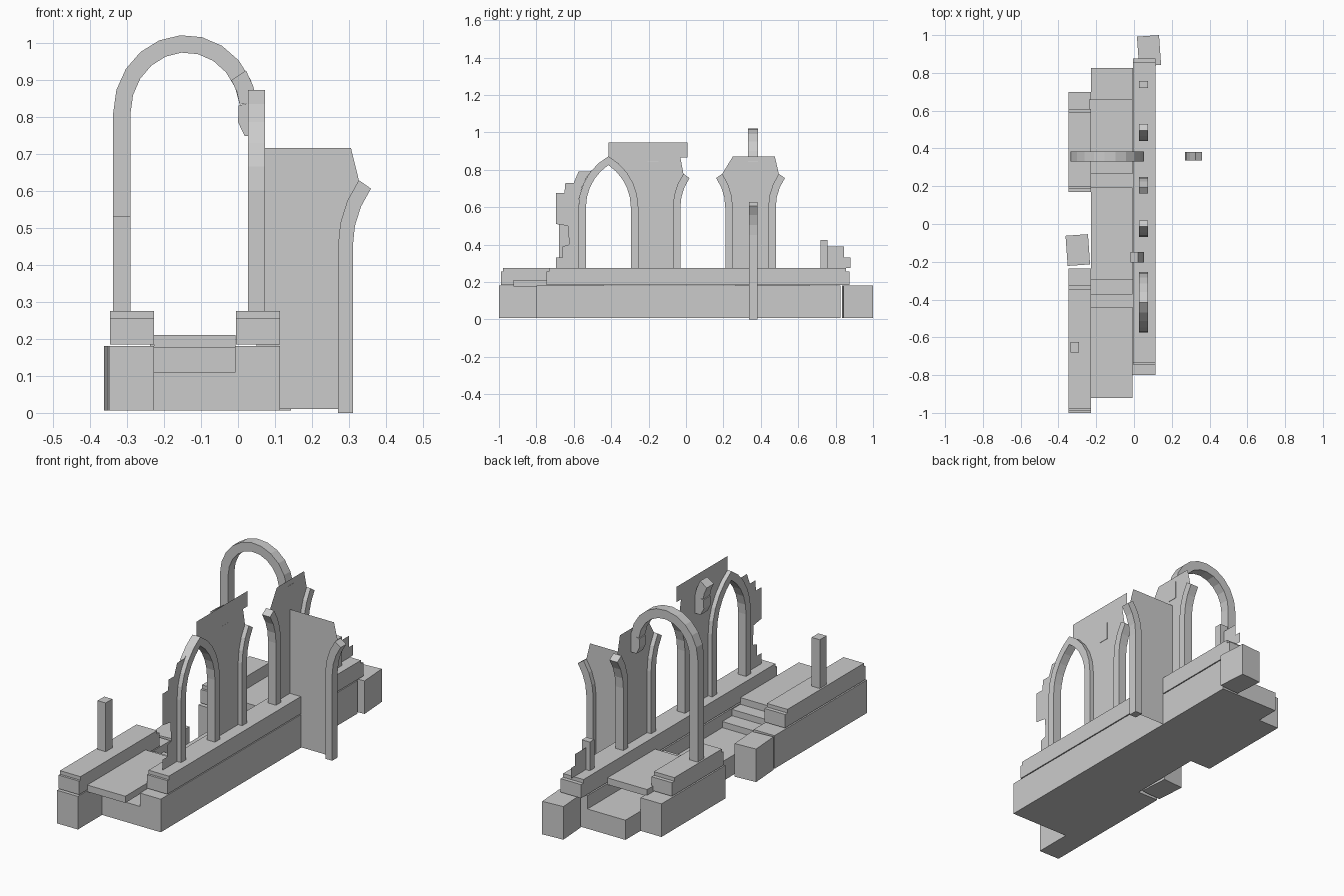
import bpy, bmesh, math
from mathutils import Matrix, Vector

if "Cube" in bpy.data.objects:
    bpy.data.objects.remove(bpy.data.objects["Cube"])


def link(name, bm):
    bmesh.ops.recalc_face_normals(bm, faces=bm.faces)
    me = bpy.data.meshes.new(name)
    bm.to_mesh(me)
    bm.free()
    ob = bpy.data.objects.new(name, me)
    bpy.context.collection.objects.link(ob)
    return ob


def box(name, x0, x1, y0, y1, z0, z1, turn=0):
    bm = bmesh.new()
    bmesh.ops.create_cube(bm, size=1)
    size = Matrix.Diagonal((x1 - x0, y1 - y0, z1 - z0, 1))
    bm.transform(Matrix.Rotation(math.radians(turn), 4, 'Z') @ size)
    ob = link(name, bm)
    ob.location = ((x0 + x1) / 2, (y0 + y1) / 2, (z0 + z1) / 2)
    return ob


def prism(name, pts, axis, lo, hi=None):
    """2D outline swept along x or y; a flat sheet when hi is omitted."""
    bm = bmesh.new()
    co = [(lo, u, v) if axis == 'x' else (u, lo, v) for u, v in pts]
    face = bm.faces.new([bm.verts.new(c) for c in co])
    if hi is not None:
        new = bmesh.ops.extrude_face_region(bm, geom=[face], use_keep_orig=True)['geom']
        d = Vector((hi - lo, 0, 0)) if axis == 'x' else Vector((0, hi - lo, 0))
        bmesh.ops.translate(bm, vec=d, verts=[g for g in new if isinstance(g, bmesh.types.BMVert)])
    return link(name, bm)


# pointed arch geometry: inner radius, outer radius, offset of arc centre
RI, RO, OFF = 0.271, 0.311, 0.151


def curve(c, side, r, base, spring, end=None, n=5):
    """One side of a pointed arch, foot first; end in degrees, None = apex."""
    a = math.acos(OFF / r) if end is None else math.radians(end)
    pts = [(c + side * (r - OFF), base)]
    for i in range(n + 1):
        t = a * i / n
        pts.append((c + side * (r * math.cos(t) - OFF), spring + r * math.sin(t)))
    return pts


TOP, SPR, WX = 0.275, 0.6, 0.05
RX = (0.027, 0.073)


def half_rib(c, side, base, spring):
    return (curve(c, side, RI, base, spring, 35, 3)
            + curve(c, side, RO, base, spring, 35, 3)[::-1])


# base blocks and ledges, each ledge with a slightly shorter cap
for name, x0, x1, b0, b1, l0, l1 in (
        ("right", -0.007, 0.113, -0.80, 0.825, -0.745, 0.875),
        ("left_front", -0.348, -0.227, -1.0, -0.235, -0.99, -0.325),
        ("left_back", -0.348, -0.227, 0.17, 0.70, 0.185, 0.61)):
    box(name + "_base", x0, x1, b0, b1, 0.007, 0.18)
    box(name + "_ledge", x0 + 0.002, x1, l0, l1, 0.185, 0.256)
    box(name + "_ledge_cap", x0 + 0.002, x1, l0 + 0.012, l1 - 0.02, 0.256, TOP)

# displaced blocks
box("loose_block_left", -0.357, -0.238, -0.218, -0.058, 0.007, 0.18, 4)
box("loose_block_back", 0.021, 0.138, 0.838, 0.996, 0.007, 0.18, 4)

# sunken floor, steps and paving slabs
box("floor_base", -0.227, -0.007, -0.80, 0.825, 0.007, 0.11)
box("front_step_low", -0.227, -0.007, -0.52, -0.29, 0.11, 0.142)
box("front_step_high", -0.227, -0.007, -0.52, -0.37, 0.142, 0.175)
box("front_slab", -0.227, -0.007, -0.922, -0.44, 0.175, 0.21)
box("back_step", -0.227, -0.007, 0.19, 0.45, 0.11, 0.175)
box("back_slab", -0.237, -0.007, 0.265, 0.66, 0.175, 0.21)

# arcade ribs: one whole pointed arch, three broken springers, one stub
C1, C2, C3 = -0.415, 0.09, 0.60
inner = curve(C1, -1, RI, TOP, SPR) + curve(C1, 1, RI, TOP, SPR)[-2::-1]
outer = curve(C1, -1, RO, TOP, SPR) + curve(C1, 1, RO, TOP, SPR)[-2::-1]
prism("whole_arch_rib", inner + outer[::-1], 'x', *RX)
for name, c, s in (("broken_rib_a", C2, -1), ("broken_rib_b", C2, 1), ("broken_rib_c", C3, -1)):
    prism(name, half_rib(c, s, TOP, SPR), 'x', *RX)
box("rib_stub", *RX, 0.72, 0.757, TOP, 0.425)

# ruined arcade wall sheets
left_edge = curve(C1, -1, RO, TOP, SPR, 40, 4)
prism("wall_front", left_edge + [
    (-0.515, 0.79), (-0.575, 0.79), (-0.60, 0.73), (-0.645, 0.73), (-0.65, 0.675),
    (-0.695, 0.675), (-0.695, 0.51), (-0.63, 0.50), (-0.625, 0.40), (-0.66, 0.39),
    (-0.66, 0.33), (-0.695, 0.33), (-0.695, TOP)], 'x', WX)
prism("wall_middle", curve(C1, 1, RO, TOP, SPR)[::-1]
      + curve(C2, -1, RO, TOP, SPR, 35, 3)
      + [(-0.03, 0.865), (0.007, 0.865), (0.007, 0.945), (C1, 0.945)], 'x', WX)
prism("wall_back", curve(C2, 1, RO, TOP, SPR, 35, 3)[::-1]
      + curve(C3, -1, RO, TOP, SPR, 35, 3)
      + [(0.475, 0.87), (0.25, 0.87)], 'x', WX)
prism("wall_end", [(0.74, TOP), (0.88, TOP), (0.88, 0.33), (0.845, 0.33), (0.845, 0.39),
                   (0.757, 0.39), (0.757, 0.425), (0.74, 0.425)], 'x', WX)


# round transverse arch with a tall left leg, and the broken stub of a second
def ring(a, b, d0, d1, n):
    return [(-0.142 + a * math.cos(t), 0.81 + b * math.sin(t))
            for t in (math.radians(d0 + (d1 - d0) * i / n) for i in range(n + 1))]


prism("transverse_arch", [(-0.337, TOP)] + ring(0.195, 0.21, 180, 8, 10)
      + ring(0.148, 0.163, 8, 180, 10) + [(-0.290, TOP)], 'y', 0.332, 0.384)
prism("transverse_arch_stub", ring(0.195, 0.21, 33, 8, 2)
      + ring(0.148, 0.163, 8, 33, 2), 'y', -0.205, -0.147)
corbel = [(0.002, 0.83), (0.0, 0.785), (0.018, 0.748), (0.052, 0.748), (0.052, 0.842)]
prism("corbel_front", corbel, 'y', -0.205, -0.147)
prism("corbel_back", corbel, 'y', 0.332, 0.384)
box("left_leg_stub", -0.337, -0.290, -0.68, -0.625, TOP, 0.53)

# cross wall running outwards, with its own broken rib standing on the ground
CX, SX = 0.43, 0.45
prism("cross_wall", [(WX, 0.01)] + curve(CX, -1, RO, 0.01, SX, 35, 3)
      + [(0.305, 0.715), (WX, 0.715)], 'y', 0.358)
prism("cross_rib", half_rib(CX, -1, 0.0, SX), 'y', 0.336, 0.382)
